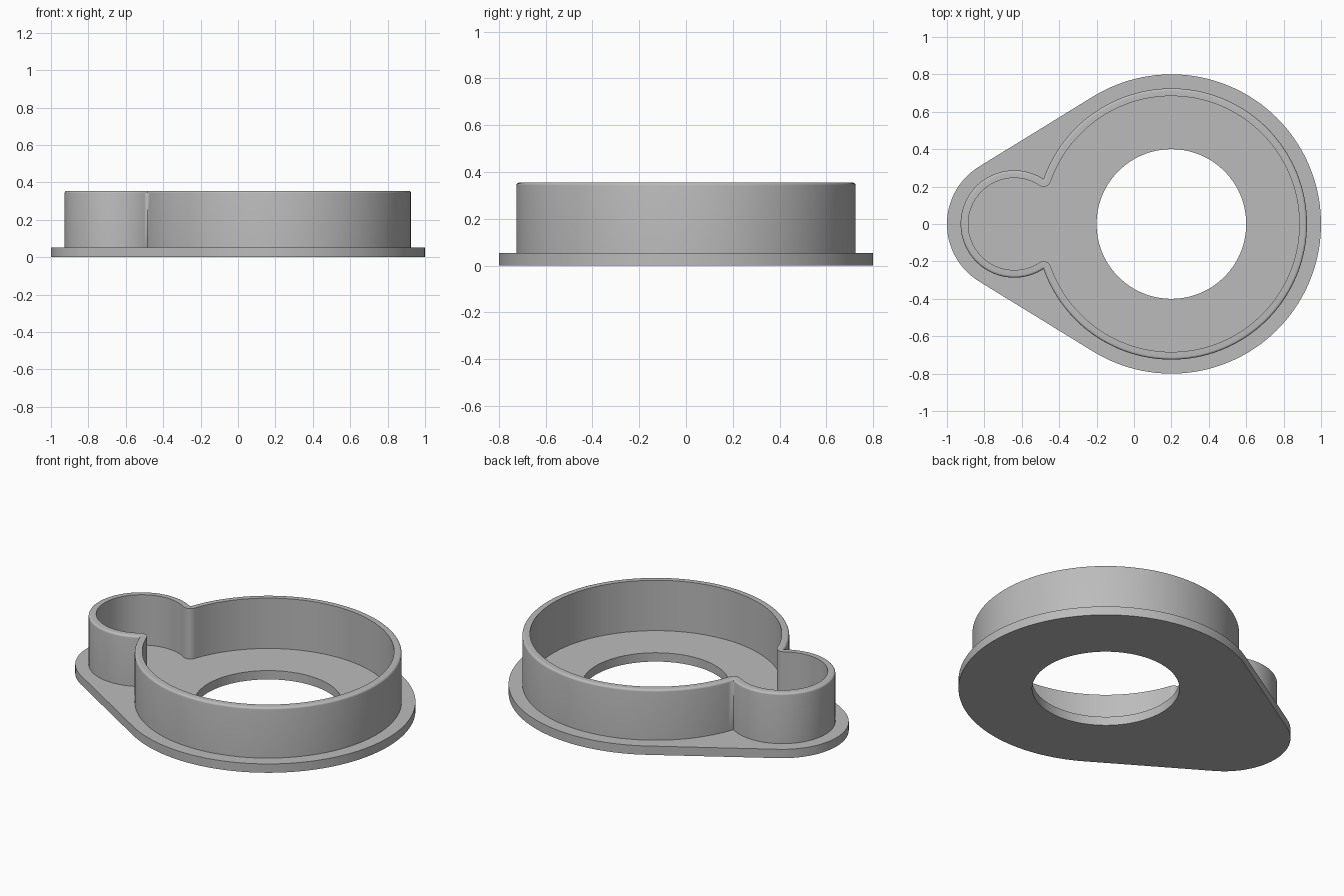
import bpy
import bmesh
from math import acos, atan2, cos, pi, sin, sqrt
from mathutils import Vector

cube = bpy.data.objects.get("Cube")
if cube:
    bpy.data.objects.remove(cube)

# Shared dimensions
BIG, SMALL = Vector((0.2, 0)), Vector((-0.64, 0))
DIST = BIG.x - SMALL.x
FLOOR, TOP = 0.053, 0.355
THICK, FILLET = 0.041, 0.013

grey = bpy.data.materials.new("grey_plastic")
grey.use_nodes = True
colour = (0.5, 0.5, 0.5, 1)
grey.diffuse_color = colour
grey.node_tree.nodes["Principled BSDF"].inputs["Base Color"].default_value = colour


def arc(centre, radius, start, end, steps):
    """Points along an arc, both ends included."""
    angles = [start + (end - start) * i / steps for i in range(steps + 1)]
    return [centre + radius * Vector((cos(a), sin(a))) for a in angles]


def loft(name, rings, closed):
    """Skin matching (points, height) rings into a smooth-shaded object."""
    bm = bmesh.new()
    loops = [[bm.verts.new((p.x, p.y, z)) for p in pts] for pts, z in rings]
    pairs = list(zip(loops, loops[1:]))
    if closed:
        pairs.append((loops[-1], loops[0]))
    for a, b in pairs:
        n = len(a)
        for i in range(n):
            j = (i + 1) % n
            bm.faces.new((a[i], a[j], b[j], b[i]))
    bmesh.ops.remove_doubles(bm, verts=bm.verts, dist=0.0001)
    mesh = bpy.data.meshes.new(name)
    bm.to_mesh(mesh)
    bm.free()
    mesh.materials.append(grey)
    obj = bpy.data.objects.new(name, mesh)
    bpy.context.collection.objects.link(obj)
    bpy.ops.object.select_all(action="DESELECT")
    obj.select_set(True)
    bpy.context.view_layer.objects.active = obj
    bpy.ops.object.shade_smooth_by_angle(angle=pi / 6)
    return obj


# Base plate: two rounded ends joined by tangent lines, with a round hole
def plate_outline(big_r, small_r):
    t = acos((small_r - big_r) / DIST)
    big = arc(BIG, big_r, -t, t, 96)
    small = arc(SMALL, small_r, t, 2 * pi - t, 40)
    upper = [big[-1].lerp(small[0], i / 16) for i in range(1, 16)]
    lower = [small[-1].lerp(big[0], i / 16) for i in range(1, 16)]
    return big + upper + small + lower


outline = plate_outline(0.8, 0.36)
hole = [BIG + 0.4 * (p - BIG).normalized() for p in outline]
loft("base_plate", [(outline, 0), (outline, FLOOR), (hole, FLOOR), (hole, 0)], True)


# Rim wall: outline of two merged circles, offset inwards with rounded corners
def wall_outline(offset, big_r=0.725, small_r=0.287):
    x = (DIST ** 2 + big_r ** 2 - small_r ** 2) / (2 * DIST)
    y = sqrt(big_r ** 2 - x ** 2)
    corner = Vector((BIG.x - x, y))
    a = atan2(y, -x)
    b = atan2(y, DIST - x)
    mirrored = Vector((corner.x, -y))
    big = arc(BIG, big_r - offset, -a, a, 120)
    upper = arc(corner, offset, a - pi, b - pi, 8)
    small = arc(SMALL, small_r - offset, b, 2 * pi - b, 64)
    lower = arc(mirrored, offset, pi - b, pi - a, 8)
    return big + upper[1:-1] + small + lower[1:-1]


profile = [(0, FLOOR)]
for i in range(6):
    a = i / 5 * pi / 2
    profile.append((FILLET * (1 - cos(a)), TOP - FILLET * (1 - sin(a))))
profile += [(THICK, TOP), (THICK, FLOOR)]
loft("rim_wall", [(wall_outline(o), z) for o, z in profile], False)
